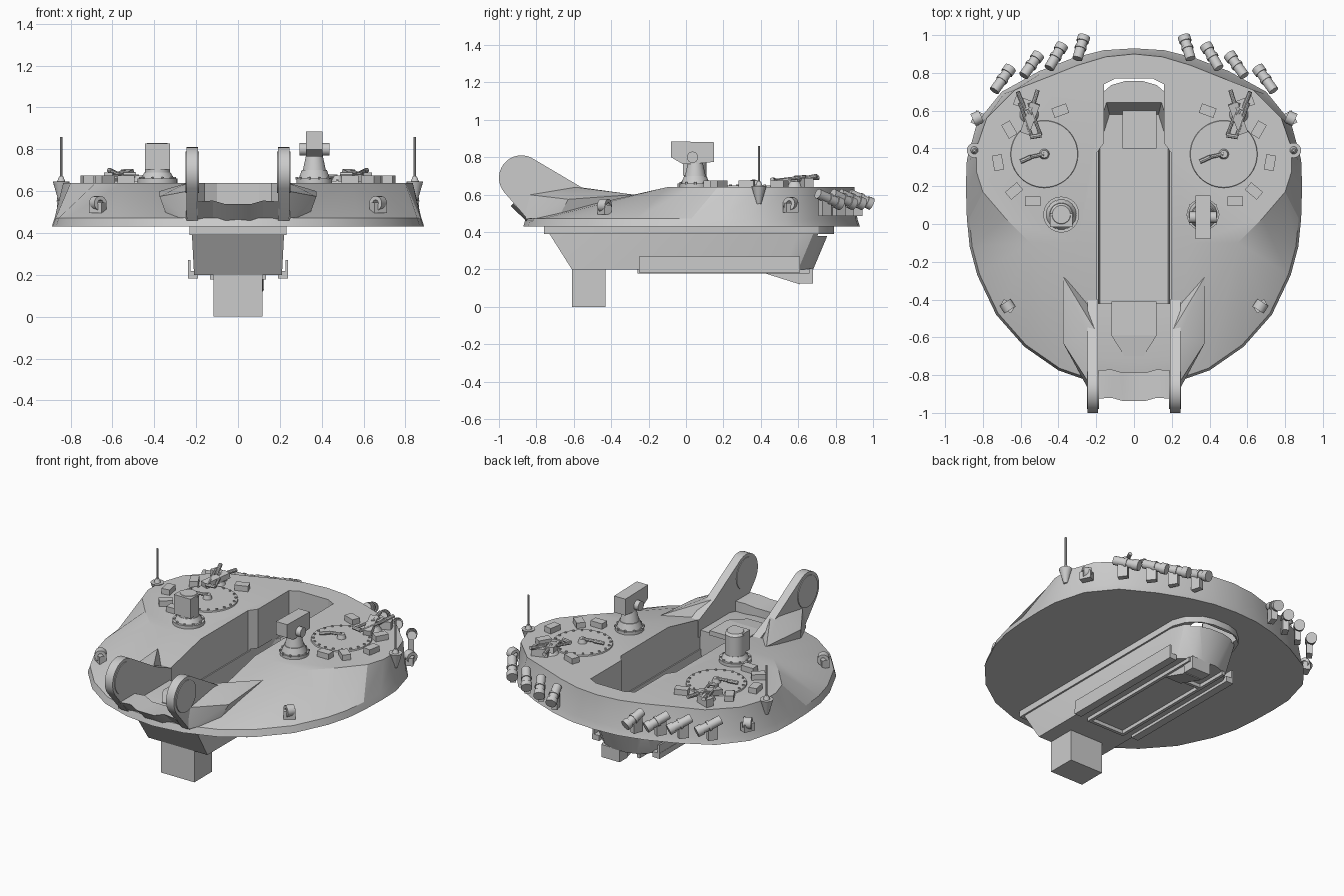
import bpy, bmesh, math
from mathutils import Vector, Matrix

if "Cube" in bpy.data.objects:
    bpy.data.objects.remove(bpy.data.objects["Cube"])

grey = bpy.data.materials.new("light_grey")
grey.diffuse_color = (0.6, 0.6, 0.6, 1)
grey.use_nodes = True
grey.node_tree.nodes["Principled BSDF"].inputs["Base Color"].default_value = grey.diffuse_color


def finish(name, bm):
    bmesh.ops.recalc_face_normals(bm, faces=bm.faces)
    me = bpy.data.meshes.new(name)
    bm.to_mesh(me)
    bm.free()
    me.materials.append(grey)
    ob = bpy.data.objects.new(name, me)
    bpy.context.collection.objects.link(ob)
    return ob


def solid(name, pts):
    """Convex solid around points."""
    bm = bmesh.new()
    vs = [bm.verts.new(p) for p in pts]
    r = bmesh.ops.convex_hull(bm, input=vs)
    junk = [v for v in r["geom_interior"] + r["geom_unused"] if isinstance(v, bmesh.types.BMVert)]
    bmesh.ops.delete(bm, geom=list(set(junk)), context="VERTS")
    bmesh.ops.dissolve_limit(bm, angle_limit=0.01, verts=bm.verts, edges=bm.edges)
    return finish(name, bm)


def prism(name, poly, a, b, axis="z"):
    """Extrude a polygon: xy along z, or yz along x."""
    bm = bmesh.new()
    put = (lambda p, h: (p[0], p[1], h)) if axis == "z" else (lambda p, h: (h, p[0], p[1]))
    lo = [bm.verts.new(put(p, a)) for p in poly]
    hi = [bm.verts.new(put(p, b)) for p in poly]
    bm.faces.new(lo)
    bm.faces.new(hi)
    for i in range(len(poly)):
        j = (i + 1) % len(poly)
        bm.faces.new((lo[i], lo[j], hi[j], hi[i]))
    return finish(name, bm)


def box(name, c, s, rz=0, rx=0):
    bm = bmesh.new()
    m = Matrix.Translation(c) @ Matrix.Rotation(rz, 4, "Z") @ Matrix.Rotation(rx, 4, "X")
    bmesh.ops.create_cube(bm, size=1, matrix=m @ Matrix.Diagonal((*s, 1)))
    return finish(name, bm)


def rod(name, p, q, r1, r2=None, n=20):
    p, q = Vector(p), Vector(q)
    d = q - p
    bm = bmesh.new()
    m = Matrix.Translation((p + q) / 2) @ d.to_track_quat("Z", "Y").to_matrix().to_4x4()
    bmesh.ops.create_cone(bm, cap_ends=True, segments=n, radius1=r1,
                          radius2=r1 if r2 is None else r2, depth=d.length, matrix=m)
    return finish(name, bm)


def cut(ob, cutters):
    for c in cutters:
        m = ob.modifiers.new("cut", "BOOLEAN")
        m.operation, m.solver, m.object = "DIFFERENCE", "EXACT", c
        bpy.context.view_layer.objects.active = ob
        bpy.ops.object.modifier_apply(modifier=m.name)


def both(pts):
    return list(pts) + [(-x, *r) for x, *r in reversed(pts)]


# armoured shell: deck outline lofted to the rim
deck = [(0, -.1), (.3, -.1), (.55, -.1), (.55, -.1), (.55, -.1), (.55, -.1), (.68, .03), (.8, .17),
        (.835, .28), (.835, .4), (.78, .56), (.63, .71), (.45, .78), (.3, .84), (.15, .885), (0, .9)]
rim = [(0, -.87), (.2, -.845), (.4, -.775), (.58, -.65), (.73, -.48), (.83, -.27), (.87, -.12), (.885, .03),
       (.89, .2), (.885, .34), (.83, .54), (.7, .7), (.5, .81), (.32, .88), (.16, .92), (0, .93)]
ring = lambda h: h + [(-x, y) for x, y in h[-2:0:-1]]
bm = bmesh.new()
rows = [[bm.verts.new((x * k, y * k, z)) for x, y in ring(o)]
        for o, z, k in ((rim, .43, 1), (rim, .472, .985), (deck, .64, 1))]
for a, b in zip(rows, rows[1:]):
    for i in range(len(a)):
        j = (i + 1) % len(a)
        bm.faces.new((a[i], a[j], b[j], b[i]))
bm.faces.new(rows[0])
bm.faces.new(rows[2])
bmesh.ops.remove_doubles(bm, verts=bm.verts, dist=1e-4)
shell = finish("shell", bm)

# lower basket below the channel
top_plan = [(.22, -.73), (.22, .6), (.19, .68), (.12, .74), (.05, .76)]
low_plan = [(.21, -.61), (.21, .52), (.18, .6), (.11, .66), (.05, .68)]
basket = solid("basket", both([(x, y, .435) for x, y in top_plan]) + both([(x, y, .39) for x, y in top_plan])
               + both([(x, y, .2) for x, y in low_plan]))
flange = prism("basket_flange", both([(x * 1.05, y * 1.04) for x, y in top_plan]), .39, .433)

# open channel
c1 = prism("channel_cutter", both([(.195, -.42), (.195, .38), (.158, .43), (.158, .74), (.1, .77)]), .38, 1)
c2 = solid("well_cutter", both([(.19, -.42, .42), (.18, -.42, .23), (.18, .42, .23), (.13, .58, .23),
                                (.19, .45, .42), (.15, .66, .42)]))
c3 = box("mouth_cutter", (0, -.72, .8), (.39, .62, .6))
cut(shell, [c1, c3])
cut(basket, [c1, c2])
cut(flange, [c1])
for c in (c1, c2, c3):
    bpy.data.objects.remove(c)
box("well_box", (.03, .5, .3), (.18, .2, .16))
box("mouth_step", (0, -.5, .505), (.24, .18, .03))
solid("mouth_ramp", both([(.12, -.59, .52), (.12, -.59, .49), (.05, -.7, .505), (.05, -.7, .49)]))

# front lip, curved in plan
lip = both([(.2, 0), (.12, .005), (.06, -.012)])
bm = bmesh.new()
prof = [(-.925, .55), (-.775, .55), (-.775, .465), (-.835, .465)]
rows = [[bm.verts.new((x, y + d, z + d)) for y, z in prof] for x, d in lip]
for a, b in zip(rows, rows[1:]):
    for i in range(4):
        bm.faces.new((a[i], a[(i + 1) % 4], b[(i + 1) % 4], b[i]))
bm.faces.new(rows[0])
bm.faces.new(rows[-1])
finish("front_lip", bm)

# basket underside: box, tray frame and ramp
box("bottom_box", (0, -.52, .105), (.235, .18, .21))
for s in (-1, 1):
    box("tray_rail", (s * .125, .2, .19), (.02, .92, .025))
    box("basket_bracket", (s * .215, .18, .2), (.05, .86, .035))
    box("bracket_wing", (s * .232, .18, .235), (.012, .86, .07))
for y in (-.25, .45):
    box("tray_crossbar", (0, y, .19), (.25, .02, .025))
solid("tray_ramp", [(x, y, z) for x in (0, .12) for y, z in ((.42, .2), (.42, .18), (.61, .12), (.61, .2))])
box("ramp_block", (.06, .64, .165), (.13, .08, .08))

for s in (-1, 1):
    # trunnion cheek with rounded head and outer gusset
    arc = [(-.88 + .12 * math.cos(math.radians(a)), .69 + .12 * math.sin(math.radians(a)))
           for a in range(55, 221, 11)]
    prism("trunnion_cheek", arc + [(-.84, .46), (-.4, .46), (-.4, .57), (-.56, .64)], s * .19, s * .245, "x")
    rod("trunnion_disc", (s * .186, -.88, .69), (s * .25, -.88, .69), .1, n=40)
    solid("cheek_gusset", [(s * x, y, z) for x, y, z in
          ((.2, -.57, .64), (.24, -.6, .64), (.24, -.84, .6), (.25, -.86, .47), (.375, -.28, .6),
           (.375, -.63, .575), (.34, -.68, .48), (.2, -.42, .5), (.2, -.8, .47))])

    # hatch with bolts and lever
    hx, hy = s * .475, .37
    rod("hatch", (hx, hy, .635), (hx, hy, .648), .18, .176, 48)
    for k in range(20):
        a = k * math.tau / 20
        bx, by = hx + .163 * math.cos(a), hy + .163 * math.sin(a)
        rod("hatch_bolt", (bx, by, .645), (bx, by, .655), .007, n=6)
    rod("lever_hub", (hx, hy, .645), (hx, hy, .675), .028, .02)
    rod("lever_arm", (hx, hy, .67), (hx - .07, hy - .015, .67), .01, n=8)
    rod("lever_grip", (hx - .07, hy - .015, .668), (hx - .125, hy - .04, .66), .012, n=8)

    # periscopes around the hatch
    for x, y, a in ((.39, .6, -20), (.66, .5, 60), (.72, .325, 80), (.635, .175, 140), (.535, .12, 0)):
        box("periscope", (s * x, y, .655), (.082, .052, .04), s * math.radians(a))

    # folded weapon mount behind the hatch
    box("mount_body", (s * .55, .56, .675), (.05, .17, .035), s * math.radians(20), .15)
    box("mount_cradle", (s * .585, .64, .665), (.1, .05, .05), s * math.radians(20))
    rod("mount_foot", (s * .555, .58, .64), (s * .555, .58, .67), .05, .03)
    rod("mount_barrel", (s * .55, .58, .69), (s * .51, .71, .69), .012, n=10)
    rod("mount_arm", (s * .575, .6, .68), (s * .615, .7, .7), .012, n=10)
    rod("mount_grip", (s * .49, .47, .68), (s * .55, .46, .68), .012, n=8)
    for dx in (-.025, .025):
        rod("mount_rail", (s * (.58 + dx), .64, .695), (s * (.52 + dx), .47, .675), .009, n=8)

    # antenna
    ax, ay = s * .845, .39
    rod("antenna_base", (ax, ay, .55), (ax, ay, .645), .012, .04)
    rod("antenna_cap", (ax, ay, .645), (ax, ay, .67), .02, .01)
    rod("antenna_rod", (ax, ay, .66), (ax, ay, .86), .006, n=8)

    # lifting eyes: post plus ring
    for x, y, z, a in ((.67, -.435, .53, -32), (.83, .56, .54, 65)):
        a = math.radians(a)
        box("lifting_block", (s * x, y, z - .01), (.07, .045, .05), -s * a)
        o = Vector((s * math.sin(a), -math.cos(a), 0)) * .028
        p = Vector((s * x, y, z + .012))
        bm = bmesh.new()
        m = Matrix.Translation(p) @ o.to_track_quat("Z", "Y").to_matrix().to_4x4()
        loops = [[bm.verts.new(m @ Vector((r * math.cos(t * math.tau / 16), r * math.sin(t * math.tau / 16), h)))
                  for t in range(16)] for r, h in ((.016, -.024), (.035, -.024), (.035, .024), (.016, .024))]
        for u in range(4):
            for t in range(16):
                A, B, t2 = loops[u], loops[(u + 1) % 4], (t + 1) % 16
                bm.faces.new((A[t], A[t2], B[t2], B[t]))
        finish("lifting_eye", bm)

    # smoke launchers
    for x0, y0, x1, y1 in ((.74, .705, .655, .825), (.585, .785, .505, .895),
                           (.45, .825, .38, .945), (.3, .875, .265, .99)):
        p, q = Vector((s * x0, y0, .605)), Vector((s * x1, y1, .55))
        rod("launcher_tube", p, q, .027)
        rod("launcher_cap", p.lerp(q, .78), p.lerp(q, 1.02), .033)
        rod("launcher_collar", p.lerp(q, .45), p.lerp(q, .55), .032)
        c = p.lerp(q, .4)
        rot = math.atan2(q.y - p.y, q.x - p.x) - math.pi / 2
        box("launcher_bracket", (c.x, c.y - .01, .53), (.035, .06, .09), rot)

# left sight: flanged base and drum head with a flat front window
lx, ly = -.385, .05
rod("left_sight_base", (lx, ly, .635), (lx, ly, .66), .095, n=32)
rod("left_sight_skirt", (lx, ly, .66), (lx, ly, .69), .08, .062, 32)
rod("left_sight_head", (lx, ly, .68), (lx, ly, .815), .06, n=32)
rod("left_sight_roof", (lx, ly, .815), (lx, ly, .83), .06, .048, 32)
box("left_sight_hood", (lx, ly - .03, .765), (.118, .07, .125))

# right sight: pedestal, cross drum and tilted head
px, py = .365, .05
rod("right_sight_base", (px, py, .635), (px, py, .66), .085, n=32)
rod("right_sight_skirt", (px, py, .66), (px, py, .7), .075, .06, 32)
rod("right_sight_post", (px, py, .7), (px, py, .77), .055, .04, 32)
rod("right_sight_drum", (.295, .035, .8), (.438, .035, .8), .03)
prism("right_sight_head", [(-.08, .885), (.15, .88), (.15, .775), (.05, .765), (-.02, .765), (-.08, .8)],
      .325, .405, "x")
for x in (lx, px):
    for k in range(10):
        a = k * math.tau / 10
        bx, by = x + .083 * math.cos(a), .05 + .083 * math.sin(a)
        rod("sight_bolt", (bx, by, .655), (bx, by, .667), .007, n=6)

# edge-aware smooth shading
for ob in bpy.data.objects:
    ob.select_set(True)
bpy.context.view_layer.objects.active = shell
bpy.ops.object.shade_smooth_by_angle(angle=math.radians(25))
